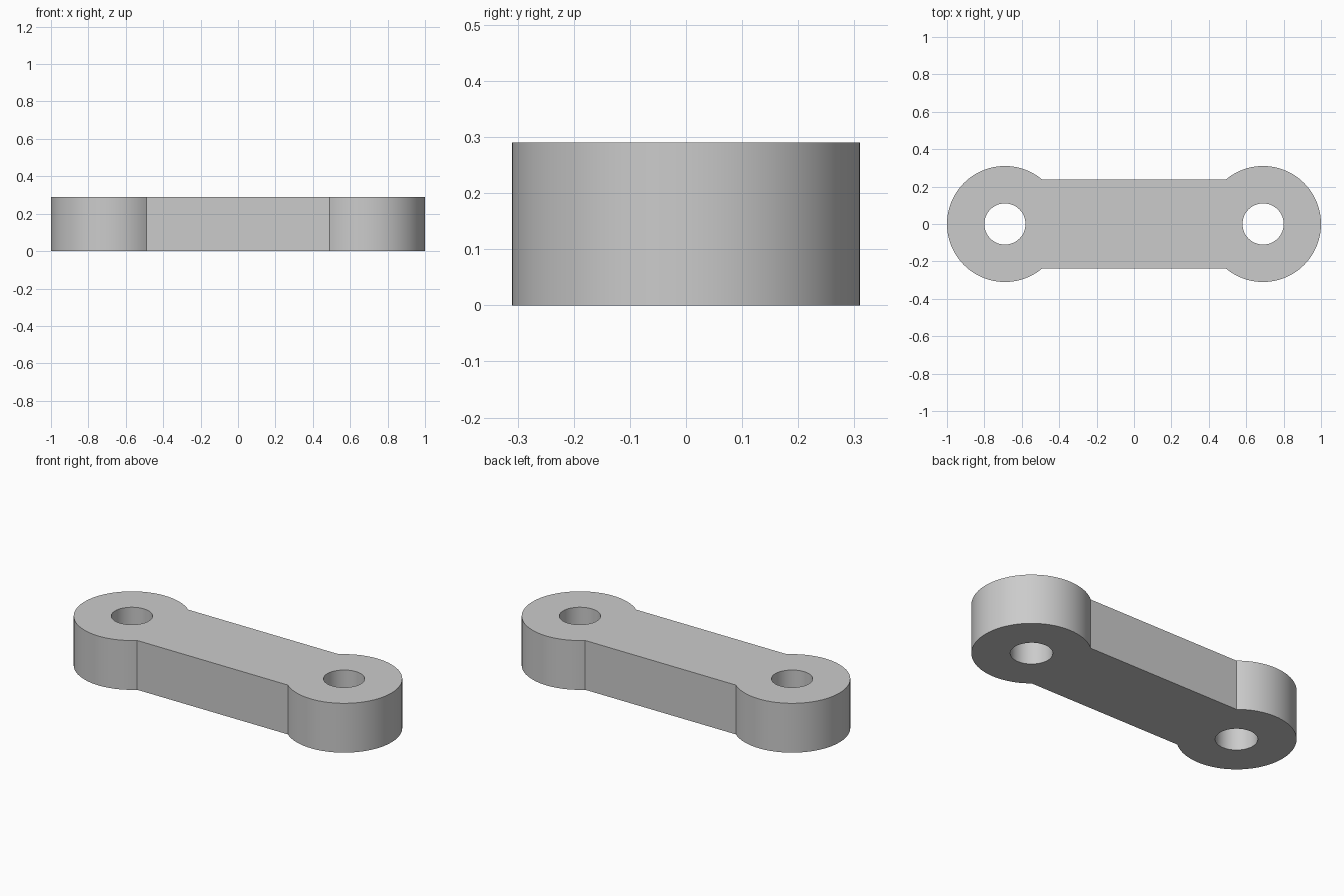
import bpy
import bmesh
from math import asin, cos, sin, pi, radians

cube = bpy.data.objects.get("Cube")
if cube:
    bpy.data.objects.remove(cube, do_unlink=True)

HEIGHT = 0.29
CENTRE = 0.69        # distance of each eye from the middle
EYE_RADIUS = 0.31
HOLE_RADIUS = 0.11
HALF_WIDTH = 0.237   # half the width of the bar
STEPS = 64


def arc(cx, radius, start, end, count):
    return [(cx + radius * cos(start + (end - start) * i / count),
             radius * sin(start + (end - start) * i / count))
            for i in range(count + 1)]


# Outline: two round eyes joined by the straight bar
sweep = pi - asin(HALF_WIDTH / EYE_RADIUS)
outline = (arc(CENTRE, EYE_RADIUS, -sweep, sweep, STEPS)
           + arc(-CENTRE, EYE_RADIUS, pi - sweep, pi + sweep, STEPS))
# Round pin holes through both eyes
holes = [arc(side * CENTRE, HOLE_RADIUS, 0, 2 * pi, STEPS)[:-1] for side in (-1, 1)]

bm = bmesh.new()
cap_edges = {0: [], HEIGHT: []}
for loop in [outline] + holes:
    rings = {}
    for z, edges in cap_edges.items():
        ring = [bm.verts.new((x, y, z)) for x, y in loop]
        edges += [bm.edges.new((ring[i - 1], ring[i])) for i in range(len(ring))]
        rings[z] = ring
    # Upright walls
    low, high = rings[0], rings[HEIGHT]
    for i in range(len(loop)):
        bm.faces.new((low[i - 1], low[i], high[i], high[i - 1]))

# Flat top and bottom
for edges in cap_edges.values():
    bmesh.ops.triangle_fill(bm, use_beauty=True, edges=edges)
bmesh.ops.recalc_face_normals(bm, faces=bm.faces[:])
for face in bm.faces:
    face.smooth = True

mesh = bpy.data.meshes.new("link_bar")
bm.to_mesh(mesh)
bm.free()
mesh.set_sharp_from_angle(angle=radians(30))

# Plain grey finish
grey = bpy.data.materials.new("plain_grey")
grey.use_nodes = True
colour = (0.6, 0.6, 0.6, 1)
grey.diffuse_color = colour
grey.node_tree.nodes["Principled BSDF"].inputs["Base Color"].default_value = colour
mesh.materials.append(grey)

link_bar = bpy.data.objects.new("link_bar", mesh)
bpy.context.collection.objects.link(link_bar)
